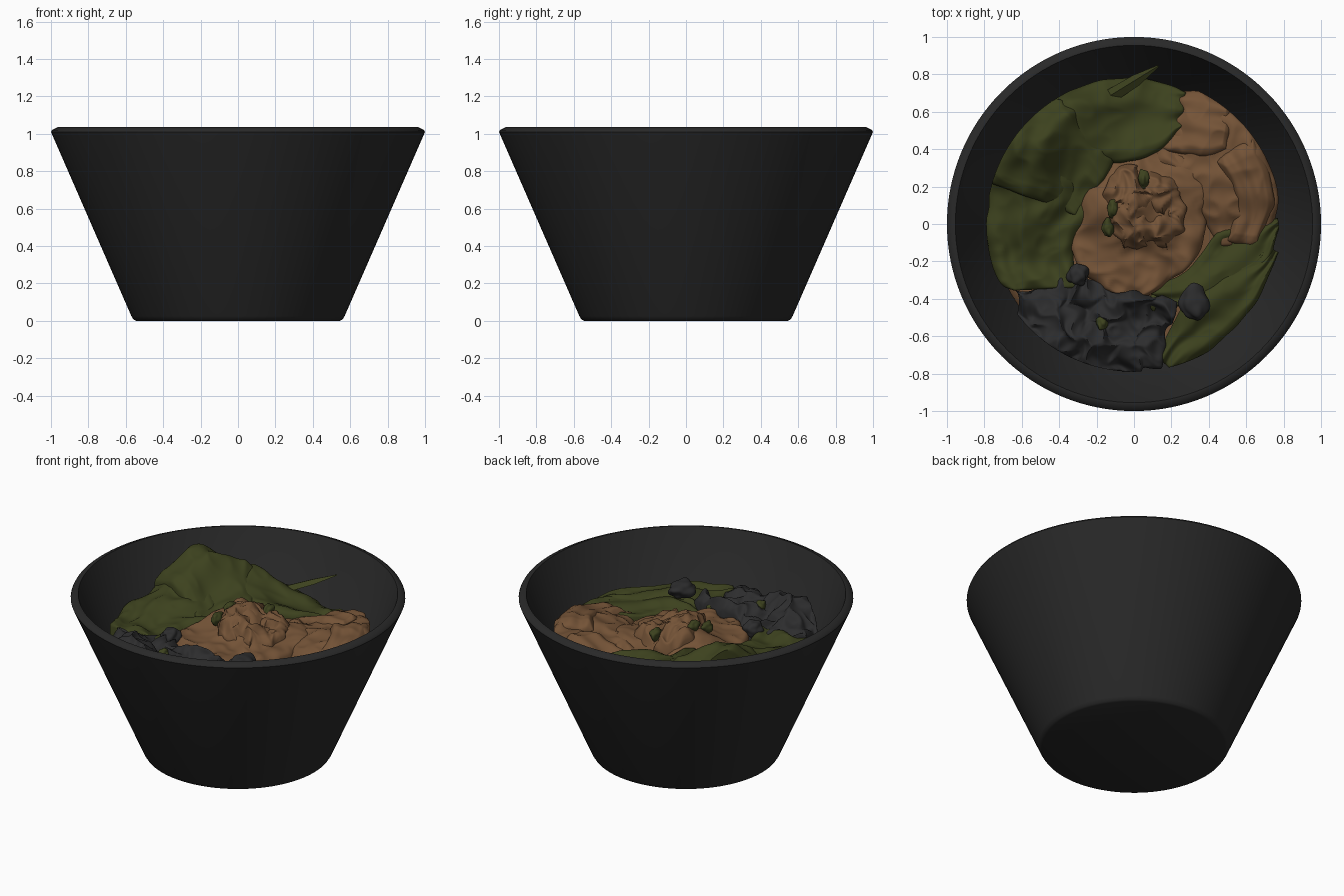
import bpy, math
from mathutils import Vector, noise

if "Cube" in bpy.data.objects:
    bpy.data.objects.remove(bpy.data.objects["Cube"])


def material(name, rgb):
    m = bpy.data.materials.new(name)
    m.diffuse_color = (*rgb, 1)
    m.use_nodes = True
    m.node_tree.nodes["Principled BSDF"].inputs["Base Color"].default_value = m.diffuse_color
    return m


BOWL = material("bowl charcoal", (0.022, 0.022, 0.022))
GREEN = material("leaf green", (0.046, 0.054, 0.013))
BROWN = material("warm brown", (0.175, 0.087, 0.038))
BLACK = material("soft black", (0.026, 0.026, 0.027))


def make(name, verts, faces, mat, angle=40):
    me = bpy.data.meshes.new(name)
    me.from_pydata(verts, [], faces)
    me.materials.append(mat)
    ob = bpy.data.objects.new(name, me)
    bpy.context.collection.objects.link(ob)
    bpy.ops.object.select_all(action='DESELECT')
    ob.select_set(True)
    bpy.context.view_layer.objects.active = ob
    bpy.ops.object.mode_set(mode='EDIT')
    bpy.ops.mesh.select_all(action='SELECT')
    bpy.ops.mesh.remove_doubles(threshold=0.0001)
    bpy.ops.mesh.normals_make_consistent(inside=False)
    bpy.ops.object.mode_set(mode='OBJECT')
    bpy.ops.object.shade_smooth_by_angle(angle=math.radians(angle))
    return ob


def lathe(name, profile, mat, n=128, height=None):
    verts, faces = [], []
    for r, z in profile:
        for i in range(n):
            a = 2 * math.pi * i / n
            x, y = r * math.cos(a), r * math.sin(a)
            verts.append((x, y, height(x, y, z) if height else z))
    for j in range(len(profile) - 1):
        for i in range(n):
            k = (i + 1) % n
            faces.append((j * n + i, j * n + k, (j + 1) * n + k, (j + 1) * n + i))
    return make(name, verts, faces, mat)


# Bowl: tapered shell with a chamfered rim and hollow inside
lathe("bowl", [(0, 0), (0.545, 0), (0.558, 0.006), (0.57, 0.025), (1.0, 1.01),
               (0.995, 1.02), (0.965, 1.035), (0.955, 1.035),
               (0.52, 0.07), (0.49, 0.05), (0, 0.05)], BOWL)

# Shared height of the food: a level with soft hills (x, y, height, width)
HILLS = [(-0.58, 0.42, 0.25, 0.22), (-0.62, 0.05, 0.07, 0.22), (-0.32, 0.58, 0.08, 0.16),
         (0.0, 0.08, 0.15, 0.22), (-0.33, -0.58, 0.08, 0.24), (0.58, 0.35, 0.08, 0.28),
         (0.15, 0.66, -0.07, 0.18), (0.32, -0.42, 0.04, 0.15)]


def surface(x, y):
    return 0.69 + sum(h * math.exp(-((x - a) ** 2 + (y - b) ** 2) / (w * w))
                      for a, b, h, w in HILLS)


# Base filling under all the pieces
lathe("filling_base", [(0.0, 1), (0.15, 1), (0.3, 1), (0.45, 1), (0.6, 1), (0.68, 1), (0.73, 0.6), (0.755, 0)],
      BROWN, 96, lambda x, y, k: 0.6 + k * (surface(x, y) - 0.64
                                          + 0.03 * noise.noise(Vector((x * 5, y * 5, 3)))))


def sample(pts, t):
    """Smooth curve through pts at t in 0..1."""
    f = t * (len(pts) - 1)
    i = min(int(f), len(pts) - 2)
    u = f - i
    p0, p1, p2, p3 = (Vector(pts[min(max(i + k, 0), len(pts) - 1)]) for k in (-1, 0, 1, 2))
    return 0.5 * (2 * p1 + (p2 - p0) * u + (2 * p0 - 5 * p1 + 4 * p2 - p3) * u * u
                  + (3 * p1 - p0 - 3 * p2 + p3) * u ** 3)


def piece(name, side_a, side_b, mat, layer, rough=0.02, freq=4, fold=0.012, seed=0,
          wobble=0.015, nu=64, nv=40):
    """Draped crumpled sheet between two edge curves, with a skirt for thickness."""
    us = [0] + [i / (nu - 1) for i in range(nu)] + [1]
    vs = [0] + [i / (nv - 1) for i in range(nv)] + [1]
    verts, faces = [], []
    for i, u in enumerate(us):
        a, b = sample(side_a, u), sample(side_b, u)
        for j, v in enumerate(vs):
            p = a.lerp(b, v)
            q = Vector((p.x * freq, p.y * freq, seed))
            w = noise.noise_vector(q * 1.7) * wobble
            x, y = p.x + w.x, p.y + w.y
            r = math.hypot(x, y)
            if r > 0.79:
                x, y = x * 0.79 / r, y * 0.79 / r
            e = min(1, 7 * min(u, 1 - u, v, 1 - v))
            z = surface(x, y) + layer * (0.4 + 0.6 * math.sqrt(e))
            z += rough * (noise.noise(q) + 0.6 * (0.5 - abs(noise.noise(q * 2.1))))
            z += fold * math.sin(v * 13 + 5 * noise.noise(q * 0.6) + seed)
            if i in (0, len(us) - 1) or j in (0, len(vs) - 1):
                z = 0.62 if r > 0.72 else z - 0.07
            verts.append((x, y, min(z, 1.02)))
    m = len(vs)
    for i in range(len(us) - 1):
        for j in range(m - 1):
            faces.append((i * m + j, i * m + j + 1, (i + 1) * m + j + 1, (i + 1) * m + j))
    return make(name, verts, faces, mat, 60)


# Large green leaves on the left and at the back
piece("left_leaf", [(-0.42, 0.67), (-0.62, 0.59), (-0.76, 0.40), (-0.78, 0.22)],
      [(-0.08, 0.62), (-0.10, 0.36), (-0.20, 0.18), (-0.30, 0.05)], GREEN, 0.07, 0.045, 4, 0.014, 1)
piece("left_lower_leaf", [(-0.79, 0.32), (-0.78, 0.12), (-0.80, -0.04), (-0.73, -0.30), (-0.64, -0.36)],
      [(-0.15, 0.25), (-0.20, 0.12), (-0.27, -0.03), (-0.32, -0.15), (-0.30, -0.34)], GREEN, 0.05,
      0.045, 4, 0.014, 2)
piece("back_leaf", [(-0.42, 0.66), (-0.22, 0.76), (0.10, 0.77), (0.28, 0.70)],
      [(-0.30, 0.36), (-0.08, 0.33), (0.12, 0.38), (0.27, 0.52)], GREEN, 0.09, 0.03, 4, seed=3)

# Pointed leaf tip rising behind: thin four-sided spike
tip, foot = Vector((0.13, 0.845, 0.87)), Vector((-0.17, 0.66, 0.76))
ring = [foot.lerp(tip, t) + Vector(o) * w for t, w in ((0, 1), (0.6, 0.8), (1, 0.15))
        for o in ((-0.02, 0.03, 0), (0, 0, 0.015), (0.025, -0.035, -0.01), (0, 0, -0.015))]
make("back_leaf_spike", ring, [(r + i, r + (i + 1) % 4, r + 4 + (i + 1) % 4, r + 4 + i)
                               for r in (0, 4) for i in range(4)] + [(8, 9, 10, 11)], GREEN)

# Brown slices on the right
piece("right_slices", [(0.18, 0.70), (0.48, 0.67), (0.68, 0.45), (0.77, 0.15), (0.72, -0.10)],
      [(-0.08, 0.40), (0.20, 0.28), (0.30, 0.15), (0.36, 0.05), (0.45, -0.12)], BROWN, 0.05,
      0.04, 5, 0.012, 4)
piece("right_strip", [(0.44, 0.33), (0.53, 0.14), (0.50, -0.10)],
      [(0.64, 0.46), (0.75, 0.15), (0.66, -0.12)], BROWN, 0.08, 0.03, 4, 0.006, 5)
piece("right_fold", [(0.24, 0.72), (0.40, 0.70), (0.52, 0.64)],
      [(0.12, 0.40), (0.34, 0.36), (0.50, 0.40)], BROWN, 0.07, 0.05, 4, 0.006, 6)

# Brown mound in the middle, with a crumpled crown
piece("centre_mound", [(-0.10, 0.36), (-0.28, 0.12), (-0.34, -0.10), (-0.26, -0.28), (-0.05, -0.40)],
      [(0.12, 0.42), (0.34, 0.30), (0.39, 0.08), (0.33, -0.18), (0.08, -0.38)], BROWN, 0.05,
      0.045, 5, 0.01, 7)
piece("centre_crown", [(-0.08, 0.30), (-0.18, 0.14), (-0.15, 0.0), (-0.05, -0.12)],
      [(0.08, 0.32), (0.22, 0.22), (0.28, 0.02), (0.20, -0.15)], BROWN, 0.07,
      0.08, 8, 0.012, 8, 0.035)

# Green right-hand leaves
piece("right_leaf", [(0.03, -0.36), (0.28, -0.24), (0.46, -0.04), (0.60, 0.0), (0.76, 0.04)],
      [(0.22, -0.43), (0.46, -0.40), (0.60, -0.34), (0.71, -0.22), (0.77, -0.02)], GREEN, 0.05,
      0.025, 4, 0.010, 9)
piece("right_lower_leaf", [(0.12, -0.72), (0.22, -0.50), (0.36, -0.34), (0.58, -0.20), (0.72, -0.12)],
      [(0.22, -0.79), (0.40, -0.68), (0.52, -0.57), (0.65, -0.42), (0.77, -0.15)], GREEN, 0.06,
      0.025, 4, 0.010, 10)

# Crinkled black clump at the front
piece("black_clump", [(-0.62, -0.35), (-0.42, -0.31), (-0.28, -0.28), (-0.10, -0.37), (0.08, -0.36), (0.24, -0.43)],
      [(-0.61, -0.56), (-0.46, -0.68), (-0.34, -0.77), (-0.18, -0.80), (0.0, -0.79), (0.14, -0.76)],
      BLACK, 0.06, 0.09, 6, 0.015, 11, 0.045, 90, 60)


def lump(name, loc, size, mat, seed):
    bpy.ops.mesh.primitive_ico_sphere_add(subdivisions=4, radius=1)
    ob = bpy.context.object
    ob.name = name
    for v in ob.data.vertices:
        v.co *= 1 + 0.3 * noise.noise(v.co * 1.3 + Vector((seed, 0, 0)))
        v.co = Vector([c * s for c, s in zip(v.co, size)]) + Vector(loc)
    ob.data.materials.append(mat)
    bpy.ops.object.shade_smooth_by_angle(angle=math.radians(60))


# Loose bits
lump("black_bit_right", (0.32, -0.42, 0.82), (0.075, 0.095, 0.055), BLACK, 2)
lump("black_bit_middle", (-0.30, -0.27, 0.78), (0.055, 0.06, 0.05), BLACK, 5)
for k, (x, y) in enumerate([(-0.11, 0.08), (0.05, 0.24), (-0.14, -0.02)]):
    lump("green_bit_%d" % k, (x, y, surface(x, y) + 0.07), (0.03, 0.05, 0.04), GREEN, k)
for k, (x, y) in enumerate([(-0.17, -0.53), (0.10, -0.42)]):
    lump("green_scrap_%d" % k, (x, y, surface(x, y) + 0.06), (0.03, 0.04, 0.03), GREEN, k + 7)
